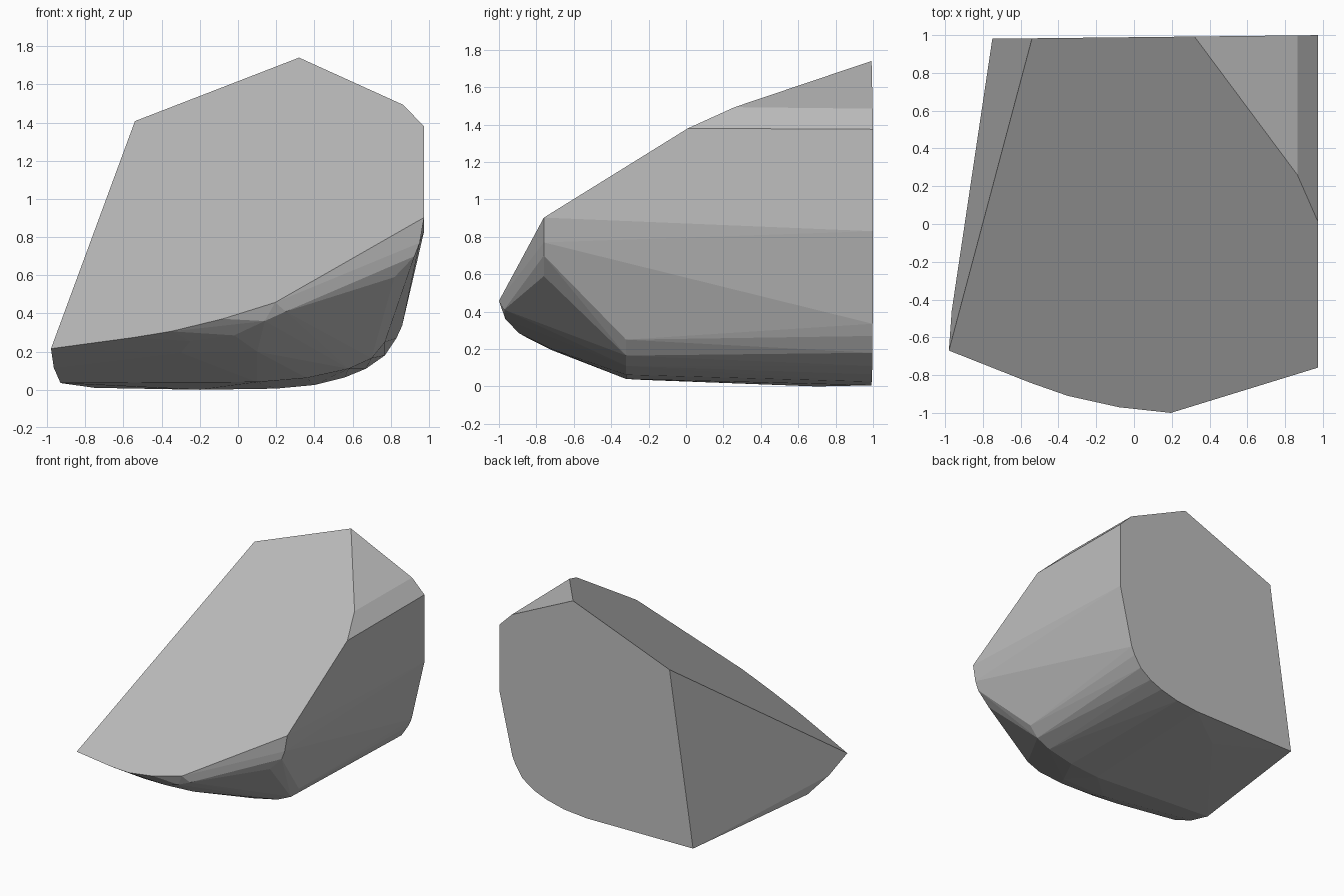
import bpy
import bmesh
import math

if "Cube" in bpy.data.objects:
    bpy.data.objects.remove(bpy.data.objects["Cube"])


def slope(x, y):
    """Height of the big sloping top face."""
    return 1.38 + 0.38 * (x - 0.975) + 0.62 * (y - 0.01)


def back(x):
    """Depth of the flat back face."""
    return 0.989 + 0.011 * x


points = []

# Outline of the sloping top face
top_outline = [(-0.98, -0.67), (-0.55, -0.84), (-0.35, -0.91), (-0.08, -0.97),
               (0.195, -1.0), (0.975, -0.76), (0.975, 0.01), (0.865, 0.26),
               (0.32, back(0.32)), (-0.54, back(-0.54))]
points += [(x, y, slope(x, y)) for x, y in top_outline]

# Outline of the flat back face below the top
back_outline = [(0.865, 1.485), (0.975, 1.375), (0.975, 0.83), (0.86, 0.335),
                (0.83, 0.27), (0.77, 0.18), (0.67, 0.11), (0.56, 0.065),
                (0.40, 0.025), (0.20, 0.006), (-0.75, 0.01)]
points += [(x, back(x), z) for x, z in back_outline]

# Rounded lower section near the front
lower_section = [(0.10, 0.04), (0.36, 0.062), (0.58, 0.11), (0.70, 0.165), (0.77, 0.25)]
points += [(x, -0.32, z) for x, z in lower_section]

# Upright corner at the front right
points += [(x, -0.76, z) for x, z in [(0.82, 0.59), (0.925, 0.70), (0.952, 0.77)]]

# Curved underside of the front and the left bottom edge
points += [(0.25, -0.972, 0.41), (0.14, -0.966, 0.36), (-0.02, -0.893, 0.285),
           (-0.25, -0.84, 0.255), (-0.30, -0.72, 0.195), (0.10, -0.72, 0.20),
           (-0.965, -0.46, 0.115), (-0.93, -0.23, 0.035), (-0.2, 0.7, 0.0)]

# Rock: wrap the points, then merge the flat faces
bm = bmesh.new()
for p in points:
    bm.verts.new(p)
result = bmesh.ops.convex_hull(bm, input=bm.verts[:])
loose = [v for v in bm.verts if not v.link_faces]
bmesh.ops.delete(bm, geom=loose, context='VERTS')
bmesh.ops.dissolve_limit(bm, angle_limit=math.radians(1.2),
                         verts=bm.verts[:], edges=bm.edges[:])
bmesh.ops.recalc_face_normals(bm, faces=bm.faces[:])
mesh = bpy.data.meshes.new("rock")
bm.to_mesh(mesh)
bm.free()

grey = bpy.data.materials.new("stone grey")
grey.diffuse_color = (0.52, 0.52, 0.52, 1)
grey.use_nodes = True
grey.node_tree.nodes["Principled BSDF"].inputs["Base Color"].default_value = grey.diffuse_color
mesh.materials.append(grey)
rock = bpy.data.objects.new("rock", mesh)
bpy.context.collection.objects.link(rock)
